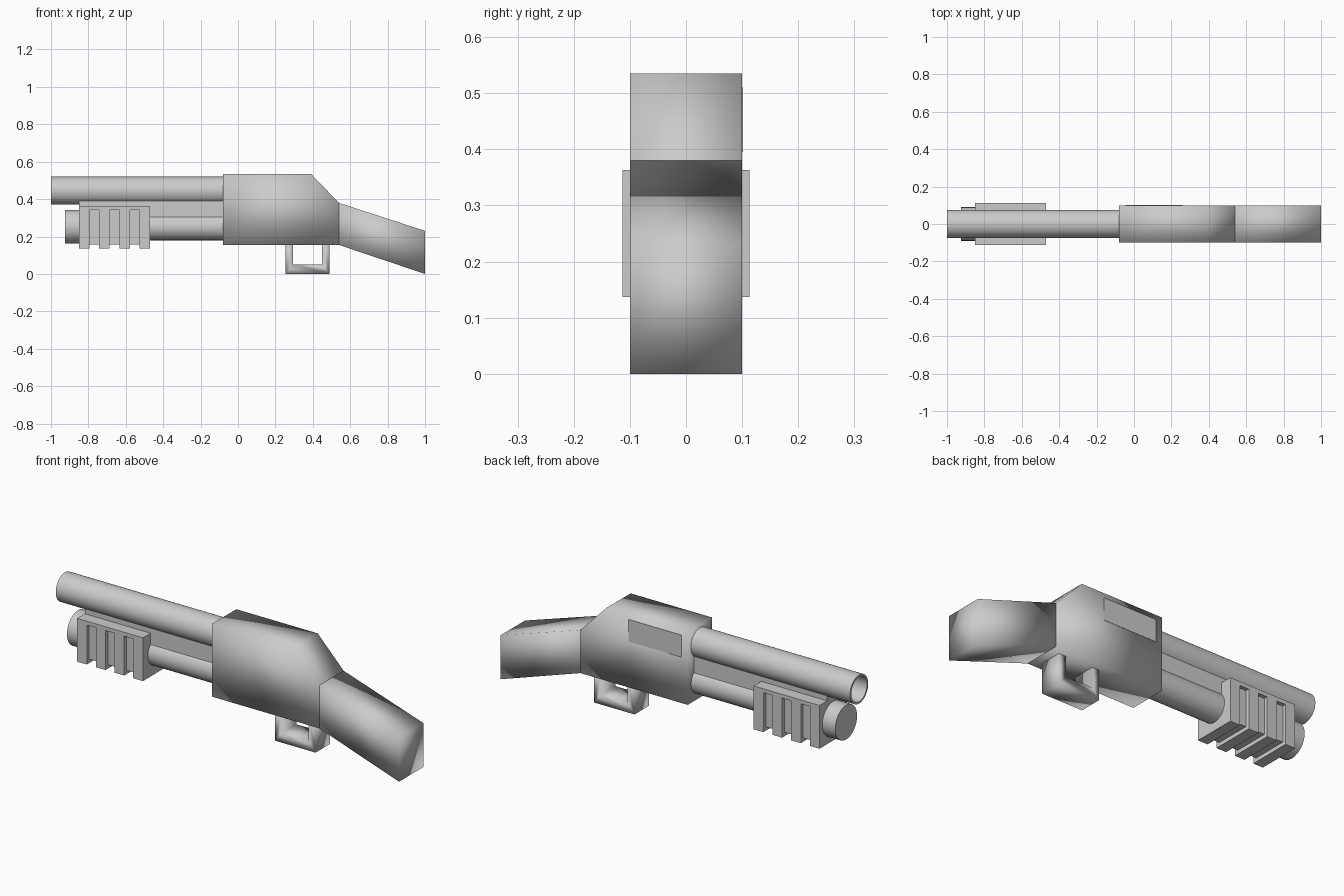
import bpy, bmesh, math
from mathutils import Matrix

if "Cube" in bpy.data.objects:
    bpy.data.objects.remove(bpy.data.objects["Cube"])


def finish(name, bm, smooth=None):
    """Store a bmesh as an object; smooth is an angle limit, None means fully smooth."""
    bmesh.ops.recalc_face_normals(bm, faces=bm.faces)
    mesh = bpy.data.meshes.new(name)
    bm.to_mesh(mesh)
    bm.free()
    ob = bpy.data.objects.new(name, mesh)
    bpy.context.collection.objects.link(ob)
    for p in mesh.polygons:
        p.use_smooth = True
    if smooth is not None:
        mesh.set_sharp_from_angle(angle=math.radians(smooth))
    return ob


def add_prism(bm, profile, half_width):
    """Extrude an x-z outline across y."""
    face = bm.faces.new([bm.verts.new((x, -half_width, z)) for x, z in profile])
    ext = bmesh.ops.extrude_face_region(bm, geom=[face], use_keep_orig=True)
    verts = [g for g in ext["geom"] if isinstance(g, bmesh.types.BMVert)]
    bmesh.ops.translate(bm, verts=verts, vec=(0, 2 * half_width, 0))


def add_box(bm, x0, x1, half_width, z0, z1):
    add_prism(bm, [(x0, z0), (x1, z0), (x1, z1), (x0, z1)], half_width)


def prism(name, profile, half_width, smooth=None):
    bm = bmesh.new()
    add_prism(bm, profile, half_width)
    return finish(name, bm, smooth)


def lathe(name, profile, z, steps=32):
    """Spin an (x, radius) outline about a line along x at height z."""
    bm = bmesh.new()
    verts = [bm.verts.new((x, 0, z + r)) for x, r in profile]
    edges = [bm.edges.new(pair) for pair in zip(verts, verts[1:])]
    bmesh.ops.spin(bm, geom=verts + edges, cent=(0, 0, z), axis=(1, 0, 0),
                   angle=2 * math.pi, steps=steps, use_merge=False)
    bmesh.ops.remove_doubles(bm, verts=bm.verts, dist=1e-5)
    return finish(name, bm, 40)


# Receiver and stock: softly shaded blocks
prism("receiver", [(-0.08, 0.155), (0.54, 0.155), (0.54, 0.38),
                   (0.39, 0.535), (-0.08, 0.535)], 0.1)
prism("stock", [(0.54, 0.155), (1.0, 0.0), (1.0, 0.23), (0.54, 0.38)], 0.1)

# Ejection port panel on the back side
port = prism("ejection_port", [(-0.045, 0.395), (0.26, 0.395),
                               (0.26, 0.51), (-0.045, 0.51)], 0.002, 30)
port.location.y = 0.0995

# Trigger guard: U-shaped strap
prism("trigger_guard", [(0.255, 0.165), (0.255, 0.0), (0.49, 0.0), (0.49, 0.165),
                        (0.45, 0.165), (0.45, 0.05), (0.295, 0.05), (0.295, 0.165)], 0.06)

# Barrel with open muzzle, magazine tube and its end cap
lathe("barrel", [(-0.07, 0), (-0.07, 0.075), (-1.0, 0.075),
                 (-1.0, 0.065), (-0.9, 0.065), (-0.9, 0)], 0.445)
lathe("magazine_tube", [(-0.07, 0), (-0.07, 0.072), (-0.86, 0.072), (-0.86, 0)], 0.252)
lathe("magazine_cap", [(-0.84, 0), (-0.84, 0.09), (-0.925, 0.09), (-0.925, 0)], 0.252)

# Rib joining barrel and tube
prism("barrel_rib", [(-0.85, 0.27), (-0.07, 0.27), (-0.07, 0.41), (-0.85, 0.41)], 0.05, 30)

# Pump grip: toothed outer shell around a recessed core
bm = bmesh.new()
add_box(bm, -0.848, -0.472, 0.093, 0.157, 0.36)
ridges = [-0.85 + i * 0.108 for i in range(4)]
comb = [(-0.47, 0.363), (-0.85, 0.363)]
for i, x in enumerate(ridges):
    comb += [(x, 0.137), (x + 0.056, 0.137)]
    if i < 3:
        comb += [(x + 0.056, 0.343), (x + 0.108, 0.343)]
comb[-1] = (-0.47, 0.137)
add_prism(bm, comb, 0.113)
finish("pump_grip", bm, 40)
